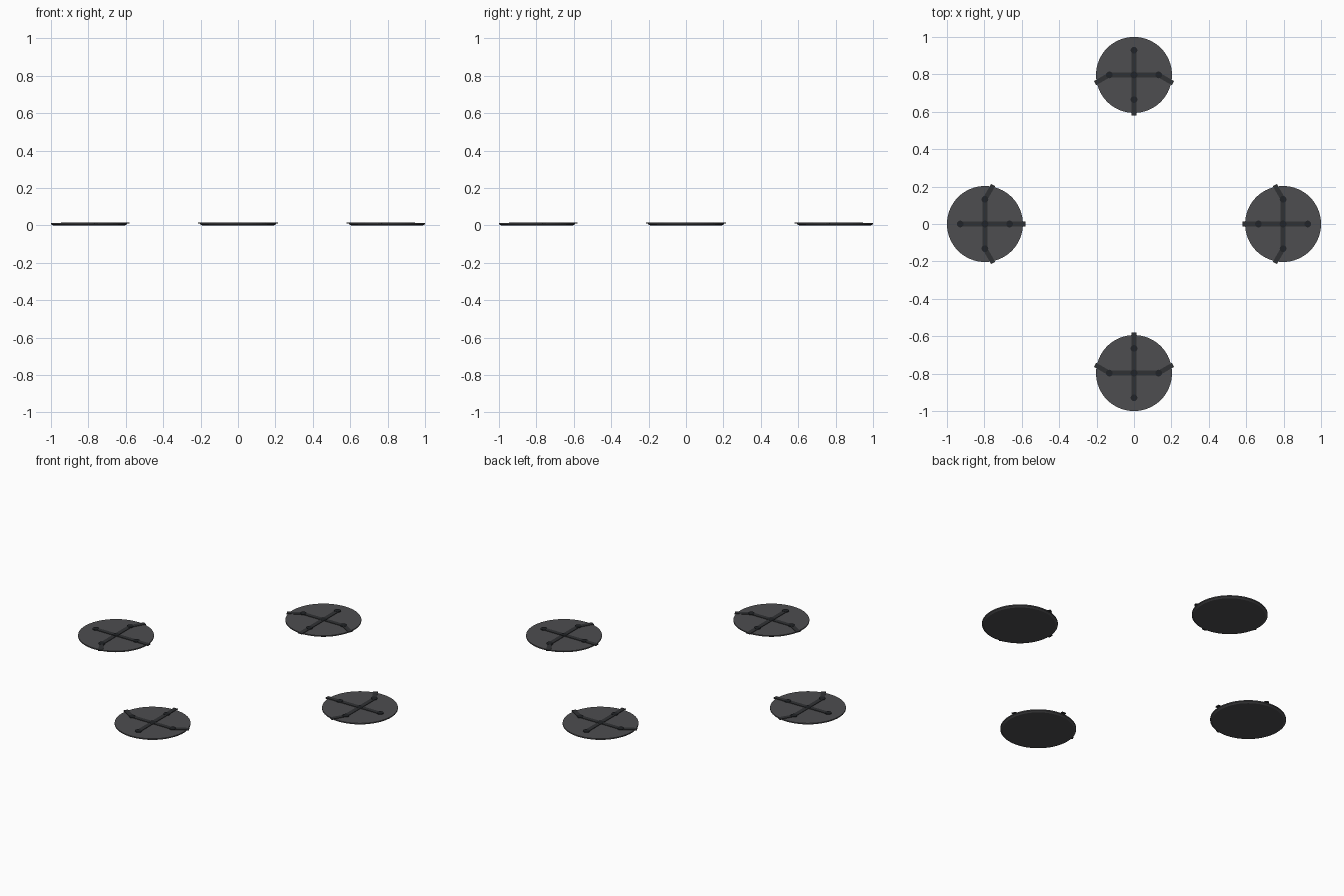
import bpy, math
from mathutils import Matrix, Vector

if "Cube" in bpy.data.objects:
    bpy.data.objects.remove(bpy.data.objects["Cube"])

def material(name, c):
    m = bpy.data.materials.new(name)
    m.diffuse_color = (*c, 1)
    m.use_nodes = True
    m.node_tree.nodes["Principled BSDF"].inputs["Base Color"].default_value = m.diffuse_color
    return m

PAD = material("dark_grey", (0.075, 0.075, 0.08))
BAR = material("darker_grey", (0.03, 0.031, 0.034))
DOT = material("near_black", (0.015, 0.017, 0.02))
R, D, ARM = 0.203, 0.797, 0.132

def lathe(name, profile, n, pos, mat, frame):
    # closed round part from (radius, height) rings
    verts = [(r * math.cos(2 * math.pi * i / n), r * math.sin(2 * math.pi * i / n), z)
             for r, z in profile for i in range(n)]
    k = len(profile)
    faces = [(j * n + i, j * n + (i + 1) % n, (j + 1) * n + (i + 1) % n, (j + 1) * n + i)
             for j in range(k - 1) for i in range(n)]
    faces += [tuple(reversed(range(n))), tuple(range((k - 1) * n, k * n))]
    add(name, verts, faces, frame @ Matrix.Translation((*pos, 0)), mat)

def add(name, verts, faces, matrix, mat):
    me = bpy.data.meshes.new(name)
    me.from_pydata(verts, [], faces)
    me.transform(matrix)
    me.materials.append(mat)
    ob = bpy.data.objects.new(name, me)
    bpy.context.collection.objects.link(ob)

def bar(name, a, b, z0, z1, frame, w=0.0125):
    # flat box running from a to b
    a, b = Vector(a), Vector(b)
    s = (b - a).normalized().orthogonal() * w
    ring = [a - s, a + s, b + s, b - s]
    if (ring[1] - ring[0]).cross(ring[2] - ring[1]) < 0:
        ring.reverse()
    verts = [(p.x, p.y, z) for z in (z0, z1) for p in ring]
    faces = [(3, 2, 1, 0), (4, 5, 6, 7)] + [(i, (i + 1) % 4, 4 + (i + 1) % 4, 4 + i) for i in range(4)]
    add(name, verts, faces, Matrix.Identity(4) if frame is None else frame, mat=BAR)

for q in range(4):
    # local -x points at the model centre
    f = Matrix.Rotation(q * math.pi / 2, 4, 'Z') @ Matrix.Translation((D, 0, 0))
    lathe(f"round_pad_{q}", [(R - 0.012, 0), (R, 0.006), (R, 0.0125)], 64, (0, 0), PAD, f)
    bar(f"long_strip_{q}", (-0.217, 0), (ARM, 0), 0.0105, 0.0155, f)
    bar(f"cross_strip_{q}", (0, -ARM), (0, ARM), 0.0105, 0.0153, f)
    for s in (-1, 1):
        bar(f"angled_strip_{q}_{s}", (0, s * ARM), (-0.044, s * (ARM + 0.076)), 0.0105, 0.0151, f)
    # round joints
    for i, p in enumerate([(0, 0), (ARM, 0), (-ARM, 0), (0, ARM), (0, -ARM)]):
        lathe(f"joint_{q}_{i}", [(0.018, 0.011), (0.018, 0.0165)], 24, p, DOT, f)
